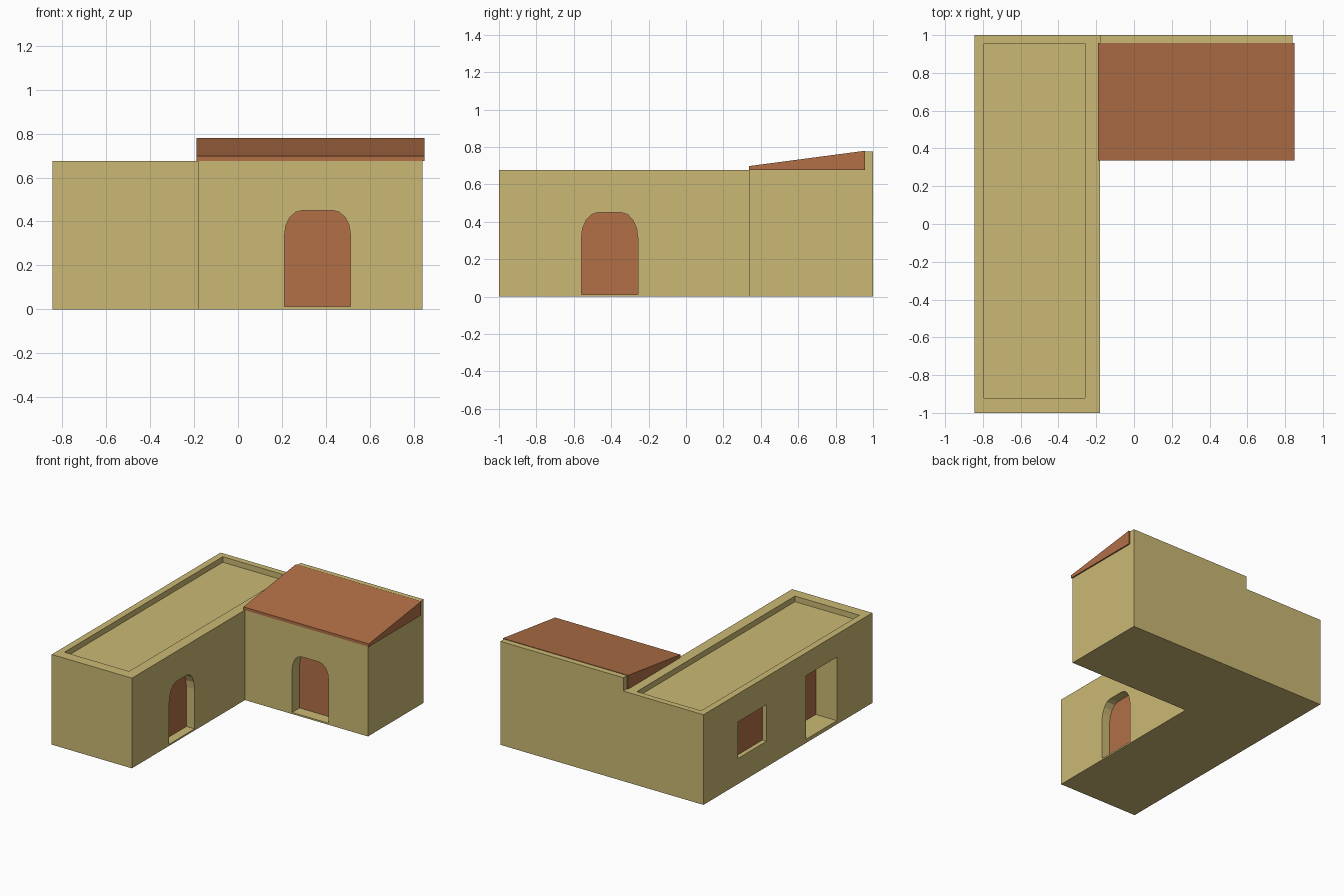
import bpy, bmesh, math
from mathutils import Vector

cube = bpy.data.objects.get("Cube")
if cube:
    bpy.data.objects.remove(cube, do_unlink=True)


def make_material(name, color):
    mat = bpy.data.materials.new(name)
    mat.use_nodes = True
    mat.diffuse_color = color
    mat.node_tree.nodes["Principled BSDF"].inputs["Base Color"].default_value = color
    return mat


sand = make_material("sand plaster", (0.60, 0.485, 0.178, 1))
terracotta = make_material("terracotta", (0.445, 0.162, 0.063, 1))


def prism(name, points, offset, mat):
    """Closed solid: a planar outline swept along an offset."""
    bm = bmesh.new()
    face = bm.faces.new([bm.verts.new(p) for p in points])
    swept = bmesh.ops.extrude_face_region(bm, geom=[face])["geom"]
    bmesh.ops.translate(bm, vec=Vector(offset),
                        verts=[v for v in swept if isinstance(v, bmesh.types.BMVert)])
    bmesh.ops.recalc_face_normals(bm, faces=bm.faces)
    mesh = bpy.data.meshes.new(name)
    bm.to_mesh(mesh)
    bm.free()
    mesh.materials.append(mat)
    obj = bpy.data.objects.new(name, mesh)
    bpy.context.collection.objects.link(obj)
    return obj


def rectangle(x0, x1, y0, y1, z):
    return [(x0, y0, z), (x1, y0, z), (x1, y1, z), (x0, y1, z)]


def cut(target, cutter):
    """Subtract the cutter from the target and discard it."""
    cutter.hide_render = True
    mod = target.modifiers.new("cut", "BOOLEAN")
    mod.operation = "DIFFERENCE"
    mod.solver = "EXACT"
    mod.object = cutter
    bpy.context.view_layer.objects.active = target
    bpy.ops.object.modifier_apply(modifier=mod.name)
    bpy.data.objects.remove(cutter, do_unlink=True)


def arch_profile(u0, u1, z0, z1, rx=0, rz=0, steps=4):
    """Rectangle outline, optionally with elliptical upper corners."""
    outline = [(u0, z0), (u1, z0)]
    if not rx:
        return outline + [(u1, z1), (u0, z1)]
    for i in range(steps + 1):
        a = math.pi / 2 * i / steps
        outline.append((u1 - rx + rx * math.cos(a), z1 - rz + rz * math.sin(a)))
    for i in range(steps + 1):
        a = math.pi / 2 * (1 + i / steps)
        outline.append((u0 + rx + rx * math.cos(a), z1 - rz + rz * math.sin(a)))
    return outline


def opening(name, walls, outline, axis, wall, inward, depth):
    """Cut a recess into a wall and set a thin panel at its back."""
    def place(distance):
        d = wall + inward * distance
        return [(d, u, z) if axis == "x" else (u, d, z) for u, z in outline]

    def sweep(length):
        return (inward * length, 0, 0) if axis == "x" else (0, inward * length, 0)

    margin, panel = 0.05, 0.008
    cut(walls, prism(name + "_cutter", place(-margin), sweep(depth + margin), sand))
    prism(name + "_panel", place(depth - panel / 2), sweep(panel), terracotta)


# Main proportions
left, inner, right = -0.845, -0.18, 0.84
front, step, back = -1, 0.34, 1
height = 0.676

# L-shaped walls
walls = prism("walls", [(left, front, 0), (inner, front, 0), (inner, step, 0),
                        (right, step, 0), (right, back, 0), (left, back, 0)],
              (0, 0, height), sand)

# Sunken flat roof behind the parapet
cut(walls, prism("roof_cutter", rectangle(-0.795, -0.26, -0.92, 0.955, height - 0.042),
                 (0, 0, 0.2), sand))

# Arched doorways facing the courtyard
opening("courtyard_door", walls, arch_profile(-0.56, -0.257, 0.012, 0.45, 0.09, 0.14),
        "x", inner, -1, 0.072)
opening("side_wing_door", walls, arch_profile(0.212, 0.512, 0.012, 0.45, 0.08, 0.11),
        "y", step, 1, 0.092)

# Square window and tall opening on the outer wall
opening("outer_window", walls, arch_profile(0.254, 0.592, 0.192, 0.466),
        "x", left, 1, 0.038)
opening("outer_door", walls, arch_profile(-0.58, -0.213, 0.028, 0.504),
        "x", left, 1, 0.178)

# Raised wall behind the lean-to roof
prism("raised_back_wall", rectangle(inner, right, 0.955, back, height),
      (0, 0, 0.1), sand)

# Sloping lean-to roof
eave = -0.19
prism("lean_to_roof", [(eave, 0.336, height), (eave, 0.336, 0.698),
                       (eave, 0.957, 0.78), (eave, 0.957, height)],
      (1.04, 0, 0), terracotta)
